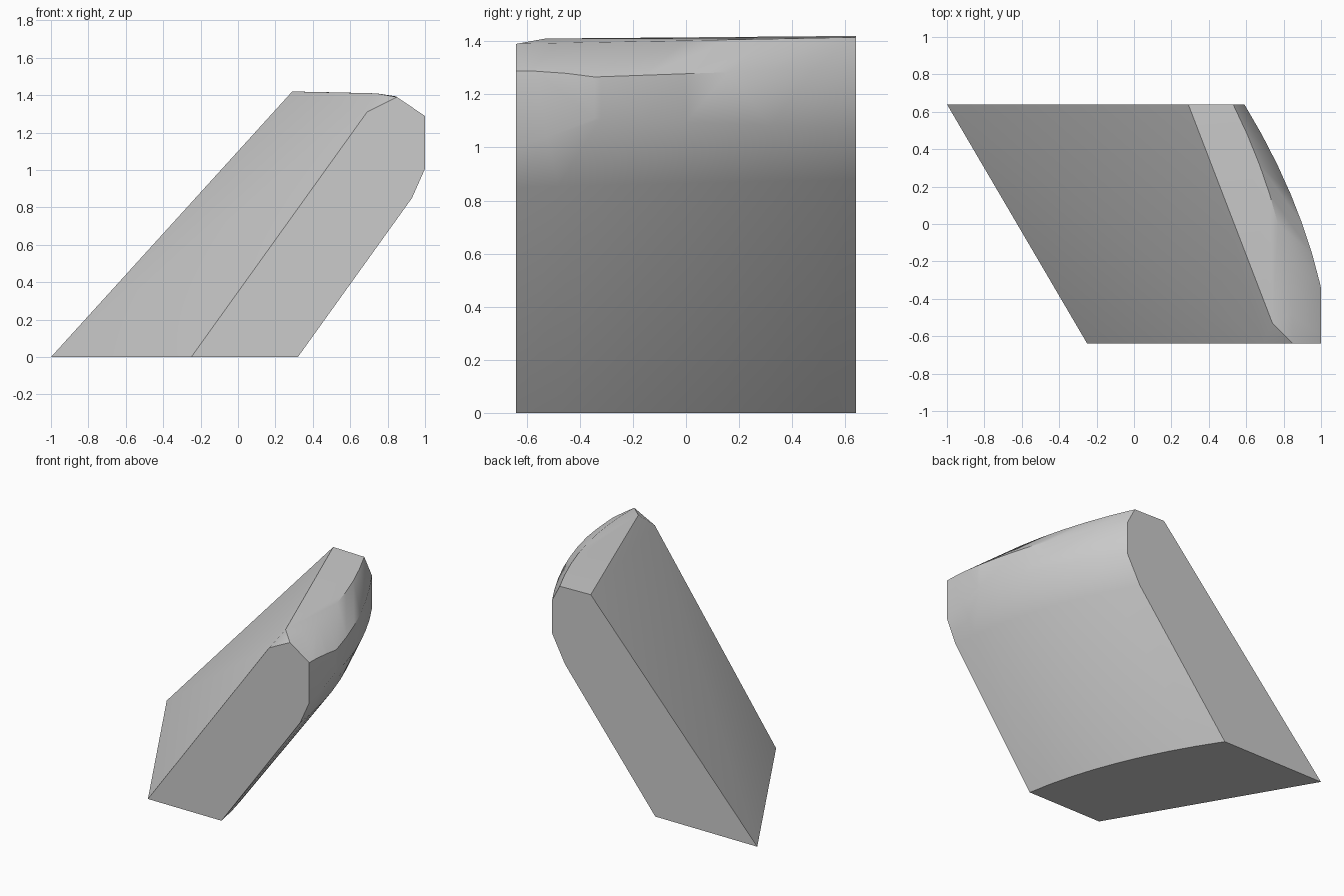
import bpy, bmesh, math
from mathutils import Vector

cube = bpy.data.objects.get("Cube")
if cube:
    bpy.data.objects.remove(cube, do_unlink=True)

HALF = 0.64      # half depth of the block
BULGE = 0.08     # outward bow of the right flank

# Flank profile (x, z) from top edge to base, at the back and at the front
back = [(0.53, 1.415), (0.59, 1.30), (0.59, 1.07), (0.49, 0.88), (-0.21, 0)]
front = [(0.85, 1.39), (1.05, 1.255), (1.05, 1.12), (0.93, 0.85), (0.32, 0)]

# Sloping left side and the small chipped corner at the front
points = [(-1, HALF, 0), (0.29, HALF, 1.42), (-0.25, -HALF, 0),
          (0.69, -HALF, 1.31), (0.74, -0.53, 1.41)]

# Bowed flank: blend the two profiles along the depth
STEPS = 8
for i in range(STEPS + 1):
    t = i / STEPS
    bow = BULGE * 4 * t * (1 - t)
    for b, f in zip(back, front):
        points.append((b[0] + (f[0] - b[0]) * t + bow,
                       HALF - 2 * HALF * t,
                       b[1] + (f[1] - b[1]) * t))

# Convex stone block
bm = bmesh.new()
for p in points:
    bm.verts.new(p)
hull = bmesh.ops.convex_hull(bm, input=bm.verts[:])
unused = {g for g in hull["geom_interior"] + hull["geom_unused"]
          if isinstance(g, bmesh.types.BMVert)}
bmesh.ops.delete(bm, geom=list(unused), context='VERTS')

# Flat cut across the furthest corner
cut = bmesh.ops.bisect_plane(bm, geom=bm.verts[:] + bm.edges[:] + bm.faces[:],
                             plane_co=Vector((1, 0, 0)), plane_no=Vector((1, 0, 0)),
                             clear_outer=True)
bmesh.ops.holes_fill(bm, edges=[e for e in bm.edges if e.is_boundary], sides=0)
bmesh.ops.dissolve_limit(bm, angle_limit=math.radians(0.5),
                         verts=bm.verts[:], edges=bm.edges[:])
bmesh.ops.recalc_face_normals(bm, faces=bm.faces[:])

mesh = bpy.data.meshes.new("slanted_block")
bm.to_mesh(mesh)
bm.free()
block = bpy.data.objects.new("slanted_block", mesh)
bpy.context.collection.objects.link(block)

# Plain grey material
grey = bpy.data.materials.new("light_grey")
grey.use_nodes = True
colour = (0.6, 0.6, 0.6, 1)
grey.diffuse_color = colour
grey.node_tree.nodes["Principled BSDF"].inputs["Base Color"].default_value = colour
mesh.materials.append(grey)

# Soft flank, crisp borders
bpy.ops.object.select_all(action='DESELECT')
block.select_set(True)
bpy.context.view_layer.objects.active = block
bpy.ops.object.shade_smooth_by_angle(angle=math.radians(35))
